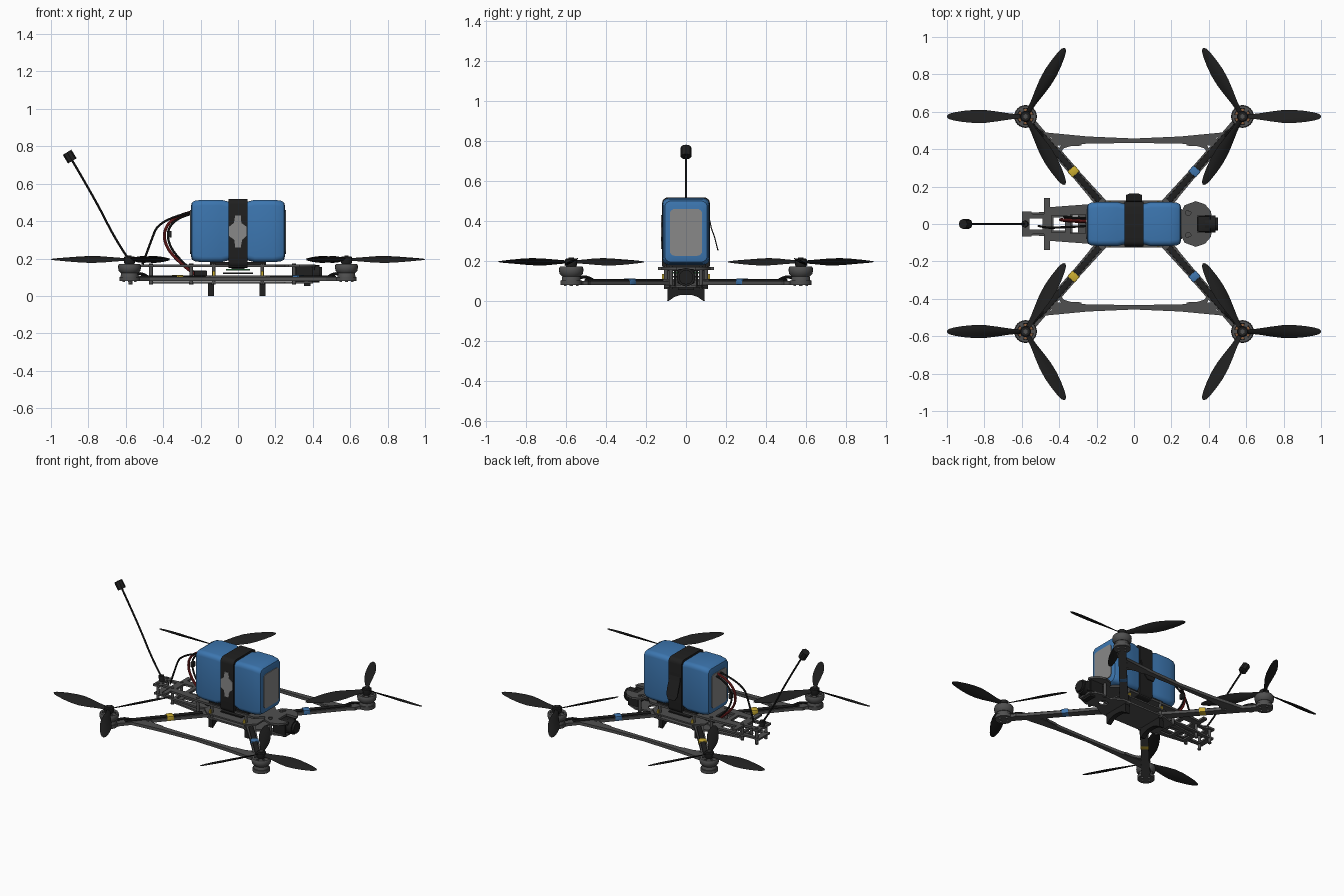
import bpy, bmesh, math
from mathutils import Vector, Matrix

if "Cube" in bpy.data.objects:
    bpy.data.objects.remove(bpy.data.objects["Cube"])

def mat(name, r, g, b):
    m = bpy.data.materials.new(name)
    m.diffuse_color = (r, g, b, 1)
    m.use_nodes = True
    m.node_tree.nodes["Principled BSDF"].inputs["Base Color"].default_value = m.diffuse_color
    return m

BLACK = mat("black", .014, .014, .014)
CARBON = mat("carbon_grey", .08, .08, .08)
BLUE = mat("battery_blue", .045, .18, .43)
LABEL = mat("label_grey", .25, .25, .25)
YELLOW = mat("tape_yellow", .6, .42, .03)
TAPE = mat("tape_blue", .05, .18, .42)
RED = mat("wire_red", .25, .02, .02)
COPPER = mat("copper", .28, .12, .05)
GREEN = mat("board_green", .03, .16, .05)
STEEL = mat("steel", .3, .3, .3)

def smooth(ob):
    bpy.ops.object.select_all(action='DESELECT')
    ob.select_set(True)
    bpy.context.view_layer.objects.active = ob
    if ob.type != 'MESH':
        bpy.ops.object.convert(target='MESH')
    bpy.ops.object.shade_smooth_by_angle(angle=math.radians(35))

def finish(name, bm, m):
    bmesh.ops.recalc_face_normals(bm, faces=bm.faces)
    me = bpy.data.meshes.new(name)
    bm.to_mesh(me)
    bm.free()
    me.materials.append(m)
    ob = bpy.data.objects.new(name, me)
    bpy.context.collection.objects.link(ob)
    smooth(ob)
    return ob

def box(name, c, s, m, ang=0, bevel=0):
    bm = bmesh.new()
    bmesh.ops.create_cube(bm, size=1, matrix=Matrix.Translation(c) @ Matrix.Rotation(ang, 4, 'Z') @ Matrix.Diagonal((*s, 1)))
    if bevel:
        bmesh.ops.bevel(bm, geom=bm.edges[:], offset=bevel, segments=2, affect='EDGES', profile=.5)
    return finish(name, bm, m)

def cyl(name, a, b, r, m, n=12):
    a, b = Vector(a), Vector(b)
    d = b - a
    bm = bmesh.new()
    mx = Matrix.Translation((a + b) / 2) @ d.to_track_quat('Z', 'Y').to_matrix().to_4x4()
    bmesh.ops.create_cone(bm, cap_ends=True, segments=n, radius1=r, radius2=r, depth=d.length, matrix=mx)
    return finish(name, bm, m)

def loft(name, rings, m):
    bm = bmesh.new()
    vs = [[bm.verts.new(p) for p in ring] for ring in rings]
    n = len(vs[0])
    for a, b in zip(vs, vs[1:]):
        for i in range(n):
            j = (i + 1) % n
            bm.faces.new((a[i], a[j], b[j], b[i]))
    bm.faces.new(vs[0])
    bm.faces.new(vs[-1])
    return finish(name, bm, m)

def lathe(name, x, y, prof, m, n=24):
    t = [2 * math.pi * i / n for i in range(n)]
    return loft(name, [[(x + r * math.cos(a), y + r * math.sin(a), z) for a in t] for r, z in prof], m)

def curve(name, m, dim):
    cu = bpy.data.curves.new(name, 'CURVE')
    cu.dimensions = dim
    cu.materials.append(m)
    ob = bpy.data.objects.new(name, cu)
    bpy.context.collection.objects.link(ob)
    return ob, cu

def plate(name, loops, z, t, m, rot=(0, 0, 0), loc=(0, 0)):
    # flat sheet; extra loops become holes
    ob, cu = curve(name, m, '2D')
    cu.fill_mode, cu.extrude = 'BOTH', t / 2
    for lp in loops:
        s = cu.splines.new('POLY')
        s.points.add(len(lp) - 1)
        for p, q in zip(s.points, lp):
            p.co = (q[0], q[1], 0, 1)
        s.use_cyclic_u = True
    ob.location = (*loc, z)
    ob.rotation_euler = rot
    smooth(ob)

def tube(name, pts, r, m):
    ob, cu = curve(name, m, '3D')
    cu.bevel_depth, cu.bevel_resolution, cu.use_fill_caps = r, 2, True
    s = cu.splines.new('NURBS')
    s.points.add(len(pts) - 1)
    for p, q in zip(s.points, pts):
        p.co = (*q, 1)
    s.use_endpoint_u, s.order_u, s.resolution_u = True, 3, 6
    smooth(ob)

def circle(x, y, r, n=16):
    return [(x + r * math.cos(2 * math.pi * i / n), y + r * math.sin(2 * math.pi * i / n)) for i in range(n)]

def rect(x0, x1, y0, y1):
    return [(x0, y0), (x1, y0), (x1, y1), (x0, y1)]

def rrect(hy, z0, z1, r, k=4):
    cs = [(hy - r, z1 - r), (r - hy, z1 - r), (r - hy, z0 + r), (hy - r, z0 + r)]
    return [(y + r * math.cos(a), z + r * math.sin(a)) for q, (y, z) in enumerate(cs)
            for a in [math.pi / 2 * (q + i / k) for i in range(k + 1)]]

def ribbon(pts, w):
    v = [Vector(p) for p in pts]
    left, right = [], []
    for i, p in enumerate(v):
        d = (v[min(i + 1, len(v) - 1)] - v[max(i - 1, 0)]).normalized()
        n = Vector((-d.y, d.x)) * w / 2
        left.append(p + n)
        right.append(p - n)
    return left + right[::-1]

def mirror(half):
    return half + [(x, -y) for x, y in reversed(half) if abs(y) > 1e-6]

MX, MY = .58, .575
# three-blade propeller: radius, chord, twist in degrees
BLADE = [(.02, .026, 32), (.08, .038, 36), (.15, .062, 33), (.21, .077, 29), (.27, .077, 24),
         (.33, .064, 20), (.38, .046, 16), (.41, .028, 13), (.421, .008, 12)]
AIRFOIL = [(-.5, 0), (-.25, .055), (.1, .06), (.5, 0), (.1, -.05), (-.25, -.045)]

for sx in (1, -1):
    for sy in (1, -1):
        x, y = sx * MX, sy * MY
        d = Vector((.38 * sx, .435 * sy, 0)).normalized()
        ang = math.atan2(d.y, d.x)
        n = Vector((-d.y, d.x, 0))
        on = lambda t, z: Vector((x, y, z)) - d * t
        # arm, its motor mount, cable and tape
        a, b, c = on(.74, 0), on(.42, 0), on(0, 0)
        plate("arm", [[p.xy for p in (a + n * .032, b + n * .024, c + n * .026, c - n * .026, b - n * .024, a - n * .032)]], .09, .02, CARBON)
        lathe("motor_mount", x, y, [(.054, .08), (.054, .102)], CARBON)
        box("motor_cable", on(.35, .103), (.5, .032, .01), BLACK, ang, .003)
        tube("motor_lead", [on(.05, .112), on(.09, .128), on(.14, .106)], .008, BLACK)
        box("arm_tape", on(.39, .095), (.042, .052, .032), TAPE if sx > 0 else YELLOW, ang, .004)
        # motor
        lathe("motor_base", x, y, [(.048, .1), (.046, .118), (.04, .13)], CARBON)
        lathe("motor_bell", x, y, [(.046, .122), (.058, .134), (.061, .15), (.06, .165), (.056, .171), (.044, .171), (.042, .152)], CARBON)
        lathe("motor_winding", x, y, [(.041, .15), (.041, .157), (.02, .16)], COPPER)
        for i in range(3):
            box("bell_spoke", (x, y, .166), (.1, .021, .008), CARBON, i * math.pi / 3)
        lathe("propeller_hub", x, y, [(.02, .16), (.03, .18), (.03, .207), (.024, .212)], BLACK)
        cyl("propeller_nut", (x, y, .205), (x, y, .217), .013, CARBON, 6)
        for i in range(4):
            t = ang + math.pi / 4 + i * math.pi / 2
            px, py = x + .03 * math.cos(t), y + .03 * math.sin(t)
            cyl("mount_screw", (px, py, .075), (px, py, .081), .007, STEEL, 8)
        for k in range(3):
            t = (0 if sx > 0 else math.pi) + k * 2 * math.pi / 3
            u, v = Vector((math.cos(t), math.sin(t), 0)), Vector((-math.sin(t), math.cos(t), 0))
            rings = []
            for r, ch, tw in BLADE:
                tw = -math.radians(tw) * sx * sy
                rings.append([Vector((x, y, .195)) + u * r + v * (ch * cx * math.cos(tw) - ch * cz * 1.6 * math.sin(tw))
                              + Vector((0, 0, ch * cx * math.sin(tw) + ch * cz * 1.6 * math.cos(tw))) for cx, cz in AIRFOIL])
            loft("propeller_blade", rings, BLACK)
        # rounded corner between side bar and arm
        plate("corner_brace", [ribbon([(sx * p, sy * q) for p, q in
              [(.28, .43), (.34, .427), (.38, .415), (.4, .39), (.395, .36), (.34, .29)]], .022)], .09, .016, CARBON)
        # narrow strip running beside the arm to the body
        plate("arm_brace", [[(sx * p, sy * q) for p, q in [(.27, .2), (.23, .13), (.16, .07), (.13, .1)]]], .09, .016, CARBON)

# side bars joining front and rear motors
for sy in (1, -1):
    top = [(-.57, .545), (-.5, .492), (-.25, .468), (0, .457), (.25, .468), (.5, .492), (.57, .545)]
    low = [(.55, .49), (.44, .42), (.36, .418), (.25, .43), (0, .433), (-.25, .43), (-.36, .418), (-.44, .42), (-.55, .49)]
    plate("side_bar", [[(p, sy * q) for p, q in top + low]] + [circle(s * .45, sy * .455, .01, 10) for s in (1, -1)], .09, .02, CARBON)

# body plates
plate("top_plate", [mirror([(-.6, .068), (-.55, .068), (-.54, .05), (-.48, .055), (-.48, .14), (-.45, .14), (-.45, .09),
      (-.25, .105), (-.1, .11), (.2, .11), (.25, .06), (.27, .1), (.33, .122), (.38, .105), (.41, .07), (.415, .045), (.34, .045), (.34, 0)]),
      rect(-.56, -.49, -.03, .03), rect(-.44, -.37, -.045, .045), rect(-.34, -.26, -.05, .05),
      circle(.29, .06, .014), circle(.29, -.06, .014)], .162, .014, CARBON)
plate("bottom_plate", [mirror([(-.46, .05), (-.25, .08), (-.15, .11), (.18, .11), (.25, .065), (.33, .08), (.4, .05)]),
      rect(-.43, -.36, -.035, .035), rect(-.33, -.25, -.045, .045), circle(.25, 0, .03)], .072, .012, CARBON)
plate("centre_plate", [mirror([(-.2, .08), (-.15, .125), (.15, .125), (.2, .08)])], .105, .01, CARBON)
plate("rear_rail", [mirror([(-.6, .06), (-.55, .06), (-.25, .08), (-.2, .05)]),
      rect(-.56, -.46, -.035, .035), rect(-.44, -.3, -.045, .045)], .1, .012, CARBON)
for sx, sy in [(-.575, .05), (-.465, .05), (-.25, .08), (-.13, .1), (.13, .1), (.3, .075)]:
    for s in (1, -1):
        cyl("standoff", (sx, s * sy, .07), (sx, s * sy, .165), .01, CARBON)
        cyl("standoff_screw", (sx, s * sy, .165), (sx, s * sy, .174), .011, CARBON, 8)
        cyl("standoff_screw", (sx, s * sy, .06), (sx, s * sy, .07), .011, CARBON, 8)

# electronics stack
box("flight_board", (0, 0, .14), (.13, .13, .007), GREEN)
box("power_board", (0, 0, .12), (.16, .15, .008), BLACK)
box("board_chip", (0, 0, .148), (.07, .07, .01), BLACK)
for sx in (1, -1):
    for s in (1, -1):
        box("board_connector", (sx * .13, s * .115, .122), (.012, .01, .024), YELLOW)
box("video_unit", (-.2, 0, .12), (.07, .06, .03), BLACK, 0, .004)

# arched landing feet
ARCH = [(-.092, .068), (-.094, 0), (-.085, 0), (-.06, .018), (-.03, .028), (0, .03),
        (.03, .028), (.06, .018), (.085, 0), (.094, 0), (.092, .068)]
for fx in (-.145, .13):
    plate("landing_foot", [ARCH], 0, .032, BLACK, (math.pi / 2, 0, math.pi / 2), (fx, 0))

# camera
box("camera_body", (.375, 0, .122), (.07, .085, .075), BLACK, 0, .008)
cyl("camera_lens_ring", (.38, 0, .118), (.435, 0, .118), .046, BLACK, 20)
cyl("camera_lens", (.43, 0, .118), (.45, 0, .118), .036, BLACK, 20)
for s in (1, -1):
    box("camera_side_plate", (.355, s * .055, .115), (.09, .012, .08), BLACK)
box("camera_bracket", (.37, 0, .06), (.035, .08, .014), BLACK)

# battery, pinched under its strap
SEC = [(-.252, .03, .035), (-.246, .012, .014), (-.23, .004, .005), (-.19, 0, 0), (-.09, 0, 0), (-.055, .009, .009)]
SEC = SEC + [(-p, q, r) for p, q, r in reversed(SEC)]
loft("battery", [[(p, yy, zz) for yy, zz in rrect(.118 - q, .18 + r, .514 - r, .03)] for p, q, r in SEC], BLUE)
box("battery_pad", (0, 0, .175), (.3, .2, .014), BLACK)
loft("battery_strap", [[(p, yy, zz) for yy, zz in rrect(.12, .15, .518, .03)] for p in (-.05, .05)], BLACK)
loft("strap_tail", [[(-w, p, q), (w, p, q), (w, p + .005, q + .003), (-w, p + .005, q + .003)] for w, p, q in
     [(.042, .117, .4), (.042, .125, .36), (.042, .14, .32), (.042, .15, .28), (.025, .158, .25)]], BLACK)
for s in (1, -1):
    loft("battery_end_label", [[(s * p, yy, zz) for yy, zz in rrect(.081, .225, .46, .025)] for p in (.25, .256)], LABEL)
plate("strap_patch", [[(-.015, .26), (.015, .26), (.022, .3), (.045, .32), (.045, .37), (.018, .39), (.015, .43),
      (-.015, .43), (-.022, .39), (-.048, .37), (-.048, .32), (-.02, .3)]], 0, .006, LABEL, (math.pi / 2, 0, 0))
bpy.context.object.location.y = -.121

# battery and signal wires
tube("red_wire", [(-.24, .015, .45), (-.34, .02, .43), (-.41, .025, .33), (-.35, .015, .2), (-.21, .01, .1)], .008, RED)
tube("black_wire", [(-.24, .03, .44), (-.33, .035, .42), (-.39, .04, .33), (-.33, .03, .2), (-.2, .02, .1)], .006, BLACK)
box("wire_plug", (-.365, .03, .33), (.02, .03, .036), BLACK, 0, .004)
tube("balance_lead", [(-.24, -.01, .45), (-.42, -.02, .41), (-.47, -.02, .28), (-.51, -.01, .17)], .006, BLACK)

# rear antenna
cyl("antenna_base", (-.58, 0, .16), (-.585, 0, .205), .018, BLACK)
tube("antenna_rod", [(-.58, 0, .19), (-.65, 0, .29), (-.76, 0, .51), (-.89, 0, .73)], .006, BLACK)
cyl("antenna_tip", (-.886, 0, .722), (-.914, 0, .768), .027, BLACK, 8)
